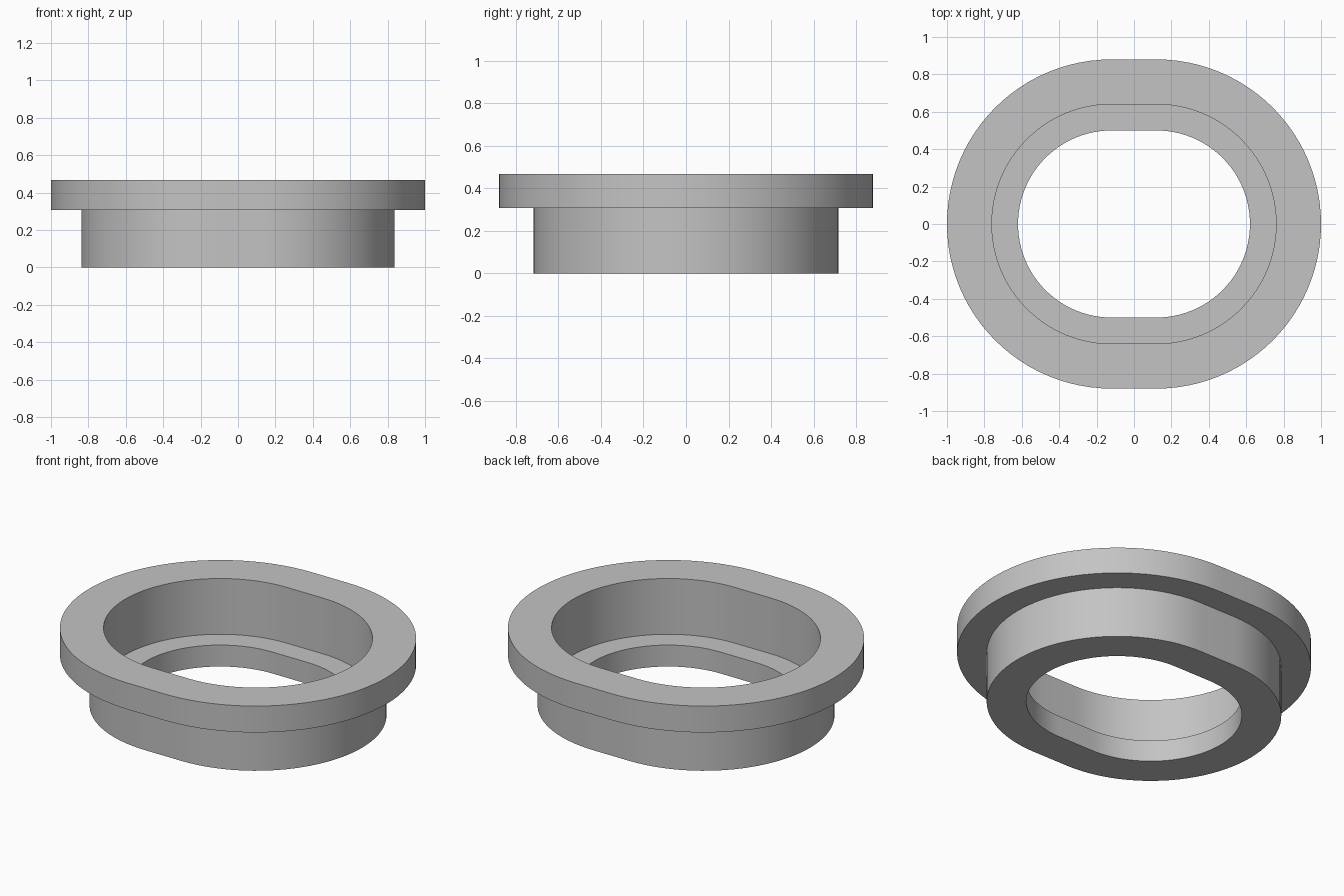
import bpy
import bmesh
from math import sin, cos, pi

cube = bpy.data.objects.get("Cube")
if cube:
    bpy.data.objects.remove(cube, do_unlink=True)

STRAIGHT = 0.12   # half length of the straight sides
SEGMENTS = 48     # segments in each rounded end

grey = bpy.data.materials.new("plain grey")
grey.use_nodes = True
color = (0.55, 0.55, 0.55, 1)
grey.diffuse_color = color
grey.node_tree.nodes["Principled BSDF"].inputs["Base Color"].default_value = color


def oblong_loop(bm, radius, z):
    """Ring of vertices: two half circles joined by straight sides."""
    ring = []
    for side in (1, -1):
        for i in range(SEGMENTS + 1):
            a = -pi / 2 + pi * i / SEGMENTS
            ring.append(bm.verts.new((side * (STRAIGHT + radius * cos(a)),
                                      side * radius * sin(a), z)))
    return ring


# Closed wall section (radius, height), swept around the oblong
section = [
    (0.717, 0.0),    # body foot
    (0.717, 0.308),  # under the flange
    (0.88, 0.308),   # flange rim
    (0.88, 0.468),
    (0.64, 0.468),   # recess mouth
    (0.64, 0.13),    # inner ledge
    (0.50, 0.13),    # through hole
    (0.50, 0.0),
]

bm = bmesh.new()
loops = [oblong_loop(bm, r, z) for r, z in section]
for lower, upper in zip(loops, loops[1:] + loops[:1]):
    n = len(lower)
    for i in range(n):
        j = (i + 1) % n
        bm.faces.new((lower[i], lower[j], upper[j], upper[i]))
bmesh.ops.recalc_face_normals(bm, faces=bm.faces)

mesh = bpy.data.meshes.new("flanged_bushing")
bm.to_mesh(mesh)
bm.free()
mesh.materials.append(grey)
bushing = bpy.data.objects.new("flanged_bushing", mesh)
bpy.context.collection.objects.link(bushing)

# Smooth walls with crisp rims
bpy.ops.object.select_all(action="DESELECT")
bushing.select_set(True)
bpy.context.view_layer.objects.active = bushing
bpy.ops.object.shade_smooth_by_angle(angle=pi / 6)
